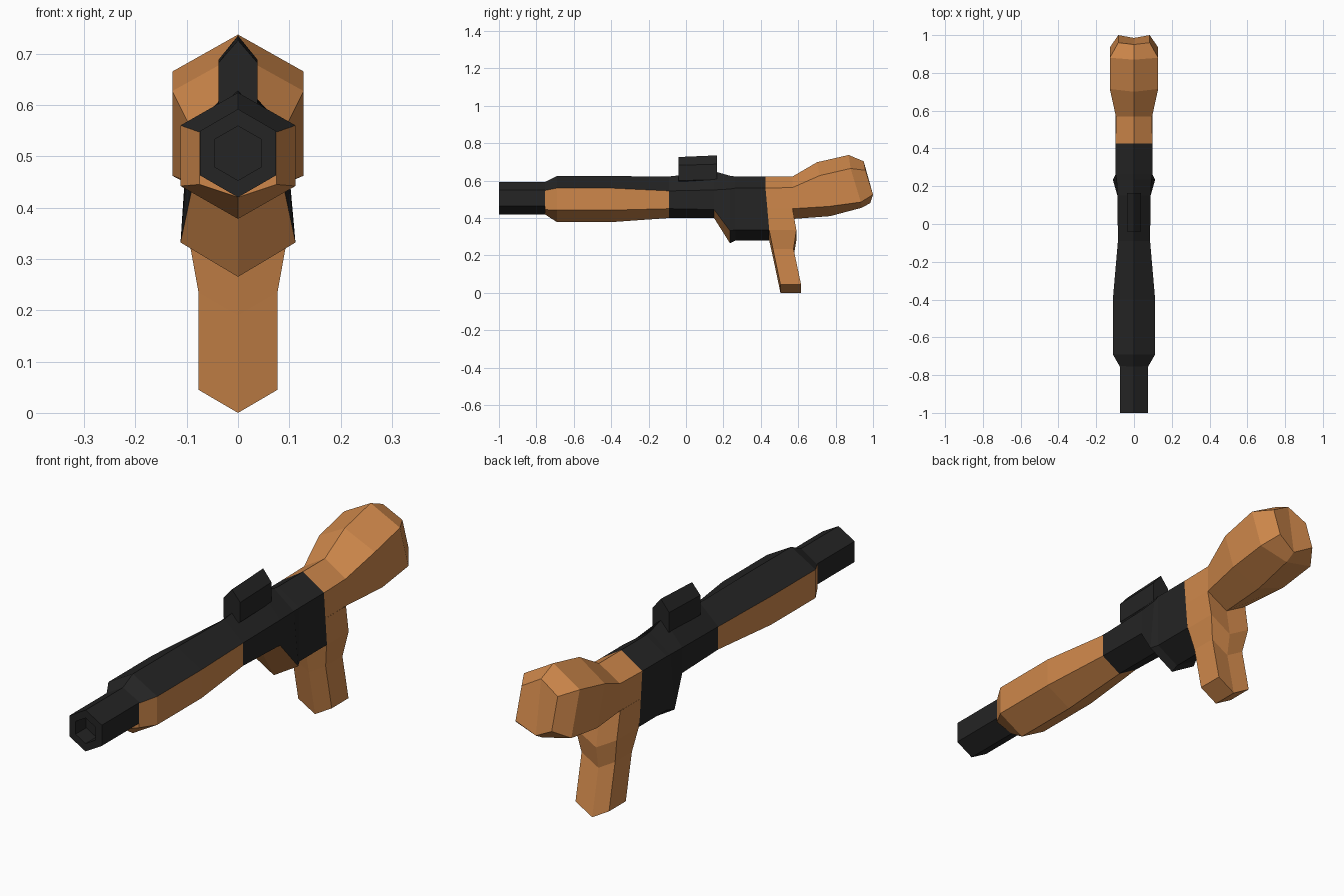
import bpy, bmesh, math

if "Cube" in bpy.data.objects:
    bpy.data.objects.remove(bpy.data.objects["Cube"])


def material(name, color):
    m = bpy.data.materials.new(name)
    m.diffuse_color = (*color, 1)
    m.use_nodes = True
    m.node_tree.nodes["Principled BSDF"].inputs["Base Color"].default_value = m.diffuse_color
    return m


BLACK = material("black_metal", (0.018, 0.018, 0.018))
WOOD = material("wood", (0.62, 0.245, 0.07))


def loft(name, rings, mats, start=True, end=True, paint=None):
    """Skin rings of points; paint(segment, side) picks the material slot."""
    bm = bmesh.new()
    vs = [[bm.verts.new(p) for p in r] for r in rings]
    n = len(rings[0])
    for i in range(len(vs) - 1):
        for j in range(n):
            k = (j + 1) % n
            f = bm.faces.new((vs[i][j], vs[i][k], vs[i + 1][k], vs[i + 1][j]))
            f.material_index = paint(i, j) if paint else 0
    for closed, r in ((start, vs[0]), (end, vs[-1])):
        if closed:
            bm.faces.new((r[0], r[1], r[2], r[3]))
            bm.faces.new((r[3], r[4], r[5], r[0]))
    bmesh.ops.recalc_face_normals(bm, faces=bm.faces)
    me = bpy.data.meshes.new(name)
    bm.to_mesh(me)
    bm.free()
    for m in mats:
        me.materials.append(m)
    ob = bpy.data.objects.new(name, me)
    bpy.context.collection.objects.link(ob)
    return ob


def hexa(top, up, low, bot, wu, wl=None):
    """Mirrored six-point section from (y, z) pairs and half widths."""
    wl = wl or wu
    return [(0, *top), (wu, *up), (wl, *low), (0, *bot), (-wl, *low), (-wu, *up)]


def section(y, top, up, low, bot, wu, wl=None):
    return hexa((y, top), (y, up), (y, low), (y, bot), wu, wl)


def regular(y, r, zc=0.506):
    return section(y, zc + r, zc + r / 2, zc - r / 2, zc - r, r * math.sqrt(3) / 2)


# barrel with hollow muzzle
loft("barrel", [regular(-0.72, 0.086), regular(-1, 0.086),
                regular(-1, 0.053), regular(-0.93, 0.053)], [BLACK])

# handguard: black upper faces, wooden sides and underside
loft("handguard", [
    section(-0.755, 0.592, 0.547, 0.445, 0.42, 0.075),
    section(-0.69, 0.624, 0.56, 0.442, 0.378, 0.112),
    section(-0.40, 0.624, 0.56, 0.442, 0.378, 0.112),
    section(-0.09, 0.622, 0.545, 0.45, 0.40, 0.085),
], [WOOD, BLACK], end=False, paint=lambda i, j: int(j in (0, 5)))

# receiver with wooden sloped face under the front of the magazine well
loft("receiver", [
    section(-0.09, 0.622, 0.545, 0.45, 0.40, 0.085),
    section(0.15, 0.65, 0.55, 0.445, 0.40, 0.088),
    section(0.235, 0.626, 0.555, 0.332, 0.265, 0.092, 0.112),
    section(0.265, 0.622, 0.56, 0.337, 0.28, 0.097),
    hexa((0.425, 0.622), (0.425, 0.56), (0.445, 0.337), (0.445, 0.28), 0.097),
], [BLACK, WOOD], start=False, end=False,
    paint=lambda i, j: int(i == 1 and j in (2, 3)))

# sight
loft("sight", [section(-0.04, 0.726, 0.682, 0.60, 0.57, 0.038),
               section(0.165, 0.735, 0.688, 0.605, 0.57, 0.038)], [BLACK])

# stock
loft("stock", [
    section(0.425, 0.622, 0.56, 0.45, 0.40, 0.097),
    section(0.57, 0.622, 0.563, 0.45, 0.395, 0.096),
    hexa((0.70, 0.698), (0.715, 0.627), (0.765, 0.462), (0.77, 0.41), 0.128),
    hexa((0.87, 0.737), (0.88, 0.665), (0.935, 0.485), (0.94, 0.455), 0.128),
    hexa((0.95, 0.703), (0.96, 0.655), (1.0, 0.525), (0.985, 0.48), 0.083),
], [WOOD], start=False, paint=lambda i, j: 0)


# grip: V-bottomed section swept downwards
def grip_ring(yf, yb, z, zc, w):
    return [(0, yf, zc), (w, yf, z), (w, yb, z),
            (0, yb, zc), (-w, yb, z), (-w, yf, z)]


loft("grip", [
    grip_ring(0.505, 0.615, 0.045, 0.0, 0.077),
    grip_ring(0.465, 0.575, 0.235, 0.19, 0.077),
    grip_ring(0.445, 0.59, 0.335, 0.28, 0.095),
    grip_ring(0.425, 0.57, 0.45, 0.40, 0.097),
], [WOOD], end=False)
